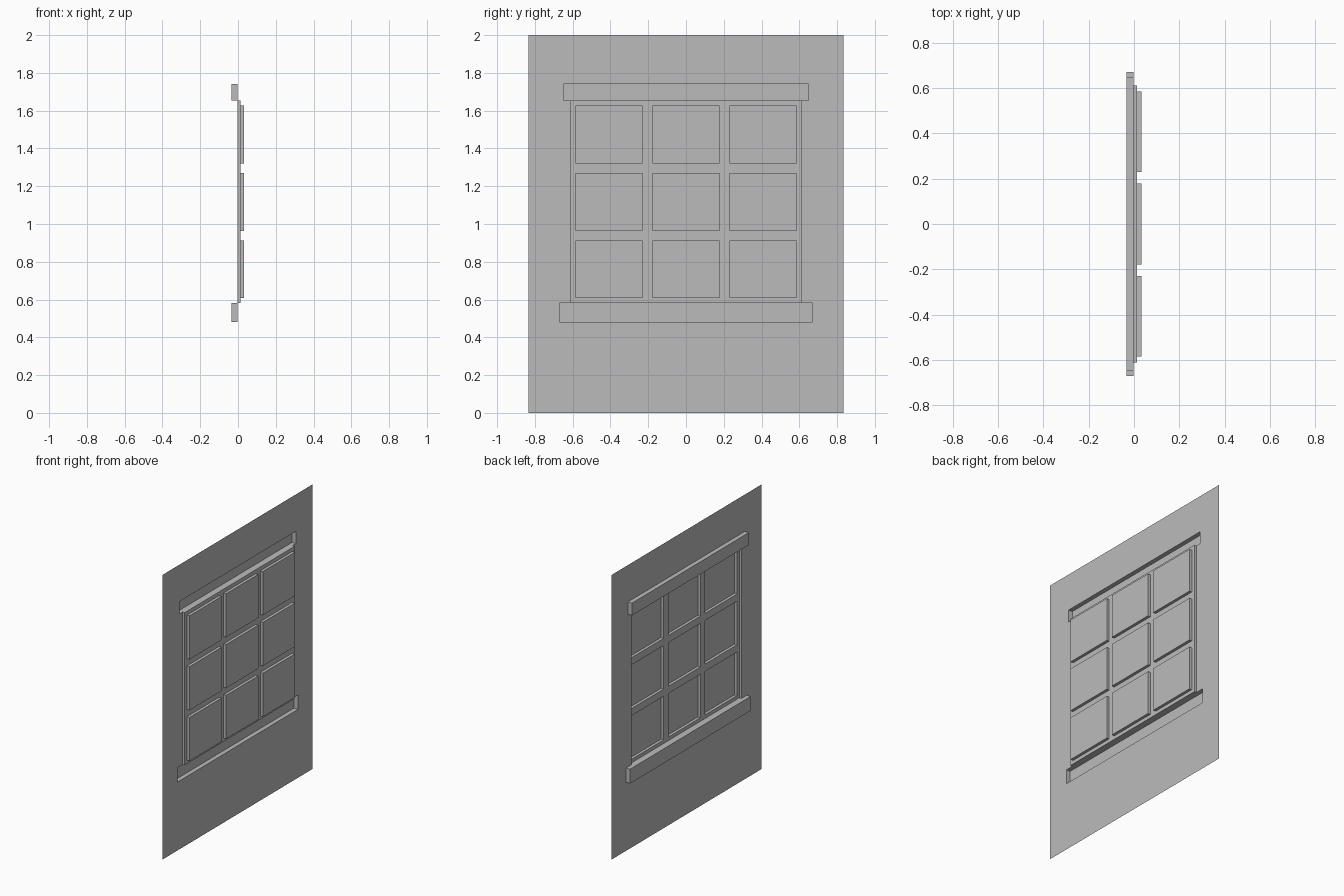
import bpy
import bmesh

default = bpy.data.objects.get("Cube")
if default:
    bpy.data.objects.remove(default, do_unlink=True)

grey = bpy.data.materials.new("plain grey")
grey.use_nodes = True
grey.diffuse_color = (0.5, 0.5, 0.5, 1)
grey.node_tree.nodes["Principled BSDF"].inputs["Base Color"].default_value = grey.diffuse_color

# Depths along x of each layer of the thin relief
OUTER, WALL, FRAME, GLASS = -0.034, -0.003, 0.013, 0.033


def sheet(bm, x, rect, openings=()):
    """Flat panel facing -x, with rectangular openings left out."""
    rects = [rect, *openings]
    ys = sorted({v for r in rects for v in r[:2]})
    zs = sorted({v for r in rects for v in r[2:]})
    for y0, y1 in zip(ys, ys[1:]):
        for z0, z1 in zip(zs, zs[1:]):
            y, z = (y0 + y1) / 2, (z0 + z1) / 2
            if any(a < y < b and c < z < d for a, b, c, d in openings):
                continue
            corners = [(y0, z0), (y0, z1), (y1, z1), (y1, z0)]
            bm.faces.new([bm.verts.new((x, *c)) for c in corners])


def rim(bm, rect, x0, x1):
    """Four side walls that join two depths around a rectangle."""
    y0, y1, z0, z1 = rect
    loop = [(y0, z0), (y0, z1), (y1, z1), (y1, z0)]
    for a, b in zip(loop, loop[1:] + loop[:1]):
        corners = [(x0, *a), (x0, *b), (x1, *b), (x1, *a)]
        bm.faces.new([bm.verts.new(c) for c in corners])


def finish(name, bm):
    bmesh.ops.remove_doubles(bm, verts=bm.verts, dist=0.0001)
    bmesh.ops.dissolve_limit(bm, angle_limit=0.01, verts=bm.verts, edges=bm.edges)
    mesh = bpy.data.meshes.new(name)
    bm.to_mesh(mesh)
    bm.free()
    mesh.materials.append(grey)
    bpy.context.collection.objects.link(bpy.data.objects.new(name, mesh))


def tray(name, rect, x0, x1):
    """Open-backed box: rim plus one flat face."""
    bm = bmesh.new()
    rim(bm, rect, x0, x1)
    sheet(bm, x1, rect)
    finish(name, bm)


# Rectangles as y0, y1, z0, z1
wall = (-0.833, 0.833, 0, 2)
header = (-0.648, 0.648, 1.654, 1.741)
frame = (-0.611, 0.611, 0.582, 1.654)
sill = (-0.67, 0.67, 0.481, 0.582)
panes = [(y - 0.178, y + 0.178, z - 0.153, z + 0.153)
         for z in (0.76, 1.117, 1.474) for y in (-0.407, 0, 0.407)]

# Wall sheet with the window opening
bm = bmesh.new()
sheet(bm, WALL, wall, [header, frame, sill])
finish("wall", bm)

# Raised header and sill
tray("header", header, WALL, OUTER)
tray("sill", sill, WALL, OUTER)

# Recessed frame with glazing bars
bm = bmesh.new()
rim(bm, frame, WALL, FRAME)
sheet(bm, FRAME, frame, panes)
finish("window_frame", bm)

# Deeper panes
for i, rect in enumerate(panes):
    tray(f"pane_{i + 1}", rect, FRAME, GLASS)
